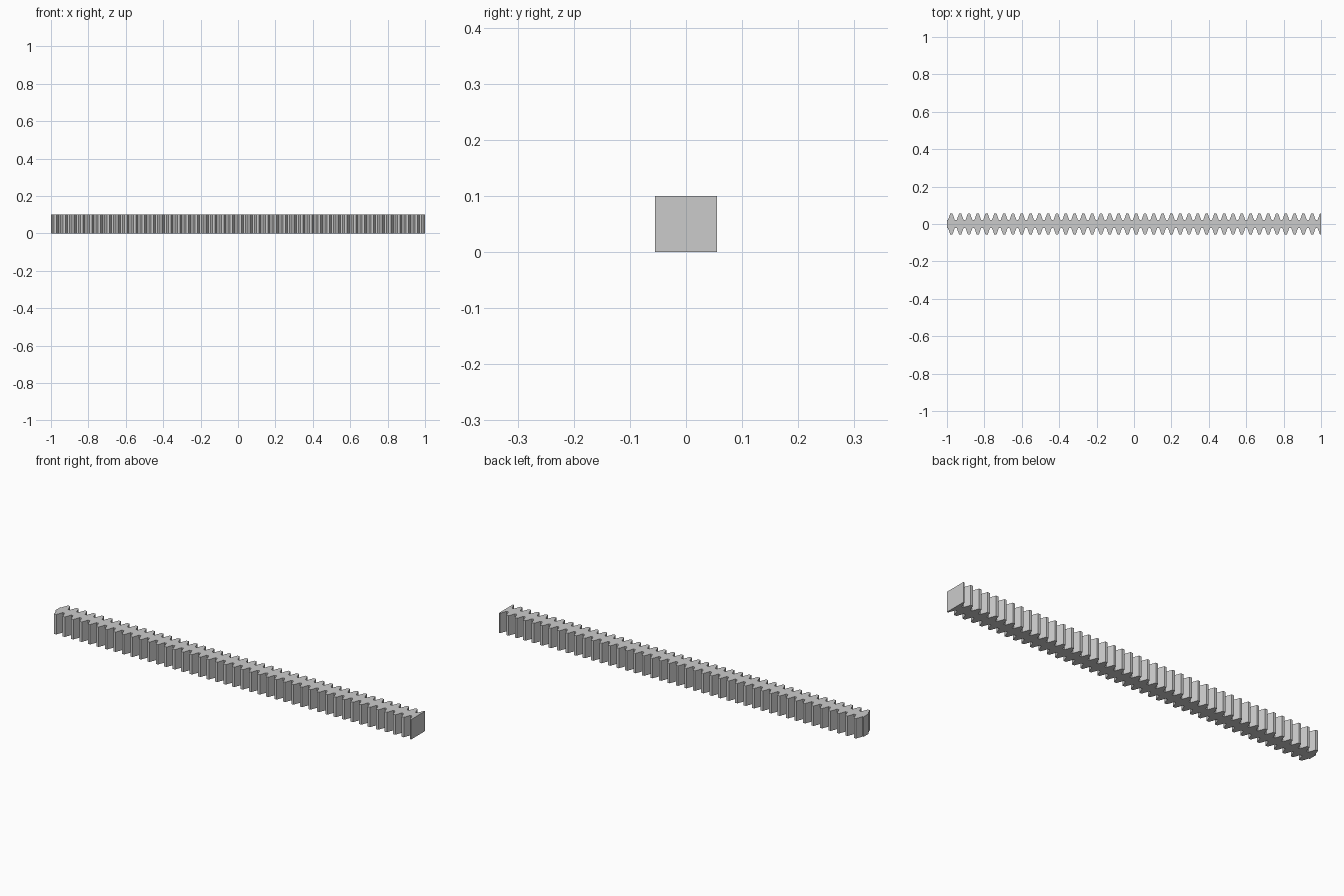
import bpy
import bmesh

if "Cube" in bpy.data.objects:
    bpy.data.objects.remove(bpy.data.objects["Cube"], do_unlink=True)

LENGTH, HEIGHT = 2.0, 0.10
TIP, ROOT = 0.055, 0.021        # half widths at tooth tip and root
TEETH = 42.5                    # the bar ends halfway through a tooth
PITCH = LENGTH / TEETH
ROOT_FLAT, TIP_FLAT = 0.11, 0.135   # half flats as a share of the pitch

steel = bpy.data.materials.new("light grey")
steel.use_nodes = True
grey = (0.6, 0.6, 0.6, 1)
steel.diffuse_color = grey
steel.node_tree.nodes["Principled BSDF"].inputs["Base Color"].default_value = grey

# Stations along the bar: root flat, rising flank, tip flat, falling flank
stations = [(0, ROOT)]
for i in range(int(TEETH) + 1):
    for share, half in ((ROOT_FLAT, ROOT), (0.5 - TIP_FLAT, TIP),
                        (0.5 + TIP_FLAT, TIP), (1 - ROOT_FLAT, ROOT)):
        x = (i + share) * PITCH
        if x < LENGTH:
            stations.append((x, half))
stations.append((LENGTH, TIP))

# Double-sided toothed bar: mirrored strip of quads, extruded upward
bm = bmesh.new()
rows = [[bm.verts.new((x - LENGTH / 2, side * half, 0)) for side in (-1, 1)]
        for x, half in stations]
for a, b in zip(rows, rows[1:]):
    bm.faces.new((a[0], b[0], b[1], a[1]))
result = bmesh.ops.extrude_face_region(bm, geom=bm.faces[:])
top = [g for g in result["geom"] if isinstance(g, bmesh.types.BMVert)]
bmesh.ops.translate(bm, verts=top, vec=(0, 0, HEIGHT))
bmesh.ops.recalc_face_normals(bm, faces=bm.faces[:])

mesh = bpy.data.meshes.new("toothed_rack")
bm.to_mesh(mesh)
bm.free()
mesh.materials.append(steel)
rack = bpy.data.objects.new("toothed_rack", mesh)
bpy.context.collection.objects.link(rack)
